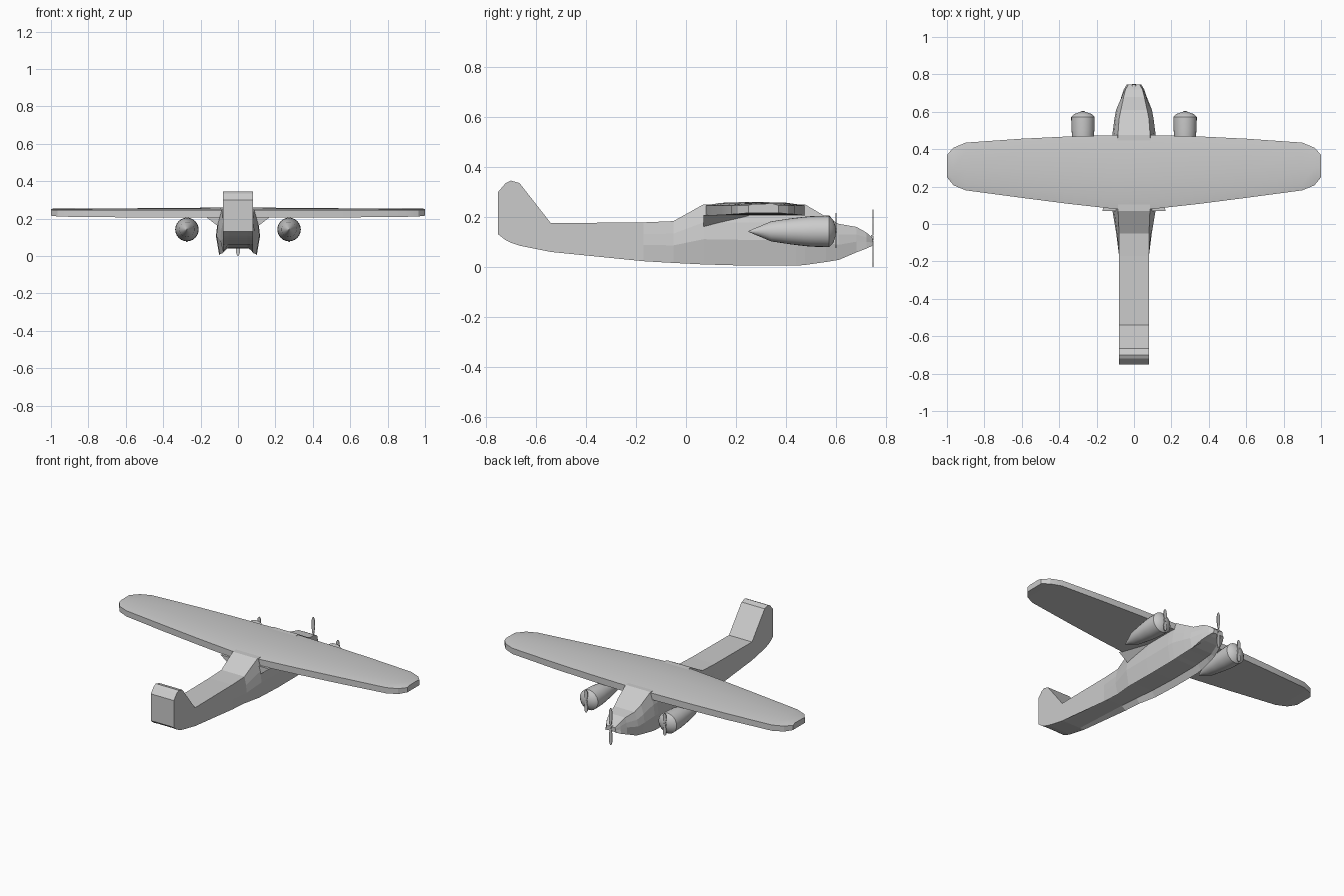
import bpy, bmesh, math
from mathutils import Matrix

cube = bpy.data.objects.get("Cube")
if cube:
    bpy.data.objects.remove(cube, do_unlink=True)

grey = bpy.data.materials.new("plain grey")
grey.use_nodes = True
tone = (0.6, 0.6, 0.6, 1)
grey.diffuse_color = tone
grey.node_tree.nodes["Principled BSDF"].inputs["Base Color"].default_value = tone


def finish(bm, name, smooth=None):
    bmesh.ops.recalc_face_normals(bm, faces=bm.faces)
    mesh = bpy.data.meshes.new(name)
    bm.to_mesh(mesh)
    bm.free()
    mesh.materials.append(grey)
    obj = bpy.data.objects.new(name, mesh)
    bpy.context.collection.objects.link(obj)
    if smooth:
        bpy.ops.object.select_all(action='DESELECT')
        obj.select_set(True)
        bpy.context.view_layer.objects.active = obj
        bpy.ops.object.shade_smooth_by_angle(angle=math.radians(smooth))
    return obj


def loft(rings, name, smooth=None):
    """Skin closed rings of equal length and cap both ends."""
    bm = bmesh.new()
    loops = [[bm.verts.new(p) for p in ring] for ring in rings]
    n = len(loops[0])
    for a, b in zip(loops, loops[1:]):
        for i in range(n):
            j = (i + 1) % n
            bm.faces.new((a[i], a[j], b[j], b[i]))
    bm.faces.new(loops[0])
    bm.faces.new(loops[-1])
    return finish(bm, name, smooth)


# Hull with the thick tail fin: y, top, bottom, top half width, side half width
stations = [
    (-.75, .30, .13, .08, .08), (-.72, .335, .107, .08, .08),
    (-.70, .345, .097, .08, .08), (-.665, .335, .085, .08, .08),
    (-.54, .175, .06, .08, .08), (-.17, .178, .023, .08, .08),
    (-.05, .183, .016, .08, .095), (.07, .25, .01, .085, .115),
    (.25, .25, .005, .09, .118), (.44, .25, .005, .088, .118),
    (.475, .25, .008, .086, .116), (.56, .2, .02, .08, .105),
    (.61, .172, .028, .07, .096), (.68, .16, .058, .055, .066),
    (.72, .138, .073, .045, .05), (.745, .115, .085, .03, .032),
]
rings = []
for y, top, bottom, w_top, w_side in stations:
    height = top - bottom
    floor = max(bottom + .002, min(.045, bottom + .035))
    half = [(w_top, top), (w_top * .3 + w_side * .7, bottom + height * .7),
            (w_side, bottom + height * .42), (w_side * .85 + .012 * (w_side < .09), bottom),
            (w_side * .65, floor)]
    ring = half + [(-x, z) for x, z in reversed(half)]
    rings.append([(x, y, z) for x, z in ring])
loft(rings, "fuselage")

# Wing: x, trailing edge, leading edge, lower edge
half_wing = [(0, .08, .475, .205), (.1, .08, .475, .205), (.35, .108, .468, .206),
             (.6, .14, .456, .207), (.9, .18, .435, .21),
             (.965, .207, .408, .212), (1, .25, .37, .216)]
span = [(-x, t, l, z) for x, t, l, z in reversed(half_wing[1:])] + half_wing
rings = []
for x, trail, lead, z in span:
    chord = lead - trail
    crown = .26 - .008 * abs(x)
    rim = .246
    section = [(0, z), (0, rim), (.15, (rim + crown) / 2 + .003), (.45, crown),
               (.8, (rim + crown) / 2 + .004), (1, rim), (1, z)]
    rings.append([(x, trail + chord * u, h) for u, h in section])
loft(rings, "wing", 20)


def propeller(name, x, y, z, radius):
    """Two tapered vertical blades and a small hub."""
    outline = [(.1, .005), (.5, .012), (.85, .010), (1, .003)]
    right = [(w, radius * r) for r, w in outline]
    pts = right + [(-w, h) for w, h in reversed(right)]
    for sign, label in ((1, "upper"), (-1, "lower")):
        loft([[(x + sign * a, y + dy, z + sign * h) for a, h in pts]
              for dy in (-.002, .002)], f"{name}_{label}_blade")
    bm = bmesh.new()
    turn = Matrix.Translation((x, y - .002, z)) @ Matrix.Rotation(math.pi / 2, 4, 'X')
    bmesh.ops.create_cone(bm, cap_ends=True, segments=12, radius1=.008,
                          radius2=.012, depth=.01, matrix=turn)
    finish(bm, f"{name}_hub", 40)


# Turned engine pods, their propellers and the wedges under the wing root
pod_profile = [(.25, .002), (.34, .04), (.42, .052), (.47, .058), (.5, .061),
               (.572, .063), (.588, .046), (.598, .018)]
for side, label in ((1, "left"), (-1, "right")):
    cx, cz = side * .273, .142
    rings = []
    for y, r in pod_profile:
        angles = [math.tau * i / 24 for i in range(24)]
        rings.append([(cx + r * math.cos(a), y, cz + r * math.sin(a)) for a in angles])
    loft(rings, f"{label}_engine", 30)
    propeller(f"{label}_propeller", cx, .6, cz + .003, .07)

    bm = bmesh.new()
    corners = [(.1, .07, .155), (.17, .07, .208), (.08, .07, .208), (.1, .27, .208)]
    bmesh.ops.convex_hull(bm, input=[bm.verts.new((side * x, y, z)) for x, y, z in corners])
    finish(bm, f"{label}_wing_root_fairing")

propeller("nose_propeller", 0, .746, .115, .115)
